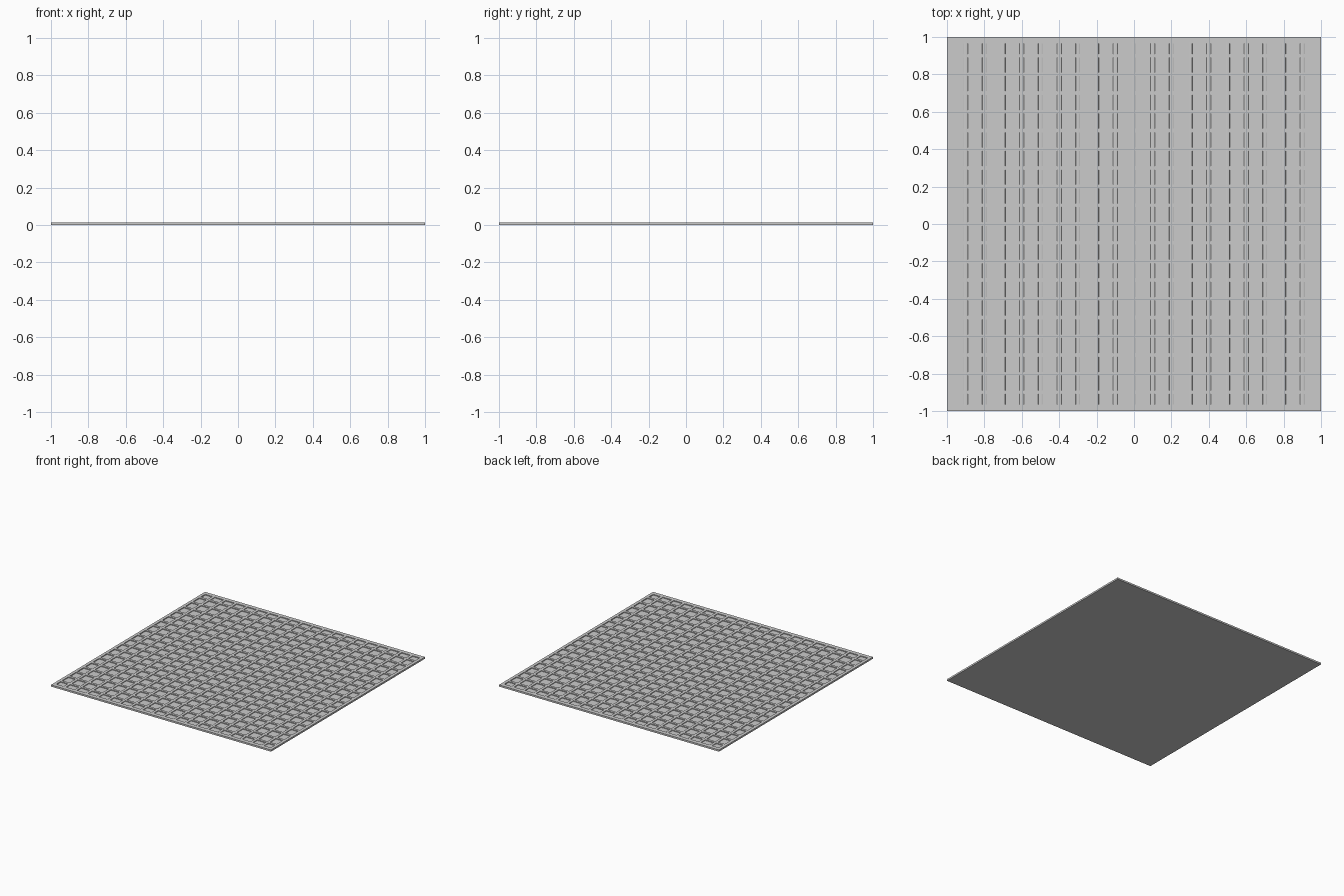
import bpy, bmesh, math

if "Cube" in bpy.data.objects:
    bpy.data.objects.remove(bpy.data.objects["Cube"])

TOP, FLOOR = 0.014, 0.007     # rim height and recessed floor height
PITCH, BAR = 0.1, 0.02        # lattice spacing and bar width
INX, INY = 0.975, 0.966       # inner edges of the rim


def add_box(bm, x0, x1, y0, y1, z0, z1):
    geo = bmesh.ops.create_cube(bm, size=1)
    for v in geo["verts"]:
        v.co.x = x1 if v.co.x > 0 else x0
        v.co.y = y1 if v.co.y > 0 else y0
        v.co.z = z1 if v.co.z > 0 else z0


def finish(bm, name):
    bmesh.ops.recalc_face_normals(bm, faces=bm.faces)
    me = bpy.data.meshes.new(name)
    bm.to_mesh(me)
    bm.free()
    ob = bpy.data.objects.new(name, me)
    bpy.context.collection.objects.link(ob)
    return ob


# Base plate with a raised rim: inset the top face and push it down
bm = bmesh.new()
add_box(bm, -1, 1, -1, 1, 0, TOP)
bm.normal_update()
top = max(bm.faces, key=lambda f: f.calc_center_median().z)
rim = bmesh.ops.extrude_discrete_faces(bm, faces=[top])["faces"][0]
outer = [v for v in bm.verts if v.co.z > TOP / 2 and v not in rim.verts]


def corner(verts, sx, sy):
    return max(verts, key=lambda v: v.co.x * sx + v.co.y * sy)


signs = [(-1, -1), (1, -1), (1, 1), (-1, 1)]
ring = [corner(outer, *s) for s in signs]
low = [corner(rim.verts, *s) for s in signs]
high = [bm.verts.new((sx * INX, sy * INY, TOP)) for sx, sy in signs]
for v, (sx, sy) in zip(low, signs):
    v.co = (sx * INX, sy * INY, FLOOR)
for i in range(4):
    j = (i + 1) % 4
    bm.faces.new((ring[i], ring[j], high[j], high[i]))
    bm.faces.new((high[i], high[j], low[j], low[i]))
finish(bm, "base_tray")

# Square-edged cross bars running left to right
bm = bmesh.new()
for k in range(-9, 10):
    y = k * PITCH
    add_box(bm, -INX, INX, y - BAR / 2, y + BAR / 2, FLOOR, TOP)
finish(bm, "cross_bars")

# Rounded ribs running front to back
bm = bmesh.new()
N = 24
half_w, half_h, zc = 0.012, 0.0055, 0.0088
for k in range(-9, 10):
    rings = []
    for y in (-INY - 0.004, INY + 0.004):
        loop = []
        for i in range(N):
            a = 2 * math.pi * i / N
            c, s = math.cos(a), math.sin(a)
            x = math.copysign(abs(c) ** 0.6, c) * half_w
            z = math.copysign(abs(s) ** 0.6, s) * half_h
            loop.append(bm.verts.new((k * PITCH + x, y, zc + z)))
        rings.append(loop)
    for i in range(N):
        j = (i + 1) % N
        bm.faces.new((rings[0][i], rings[0][j], rings[1][j], rings[1][i])).smooth = True
    for loop in rings:
        bm.faces.new(loop)
finish(bm, "round_ribs")
